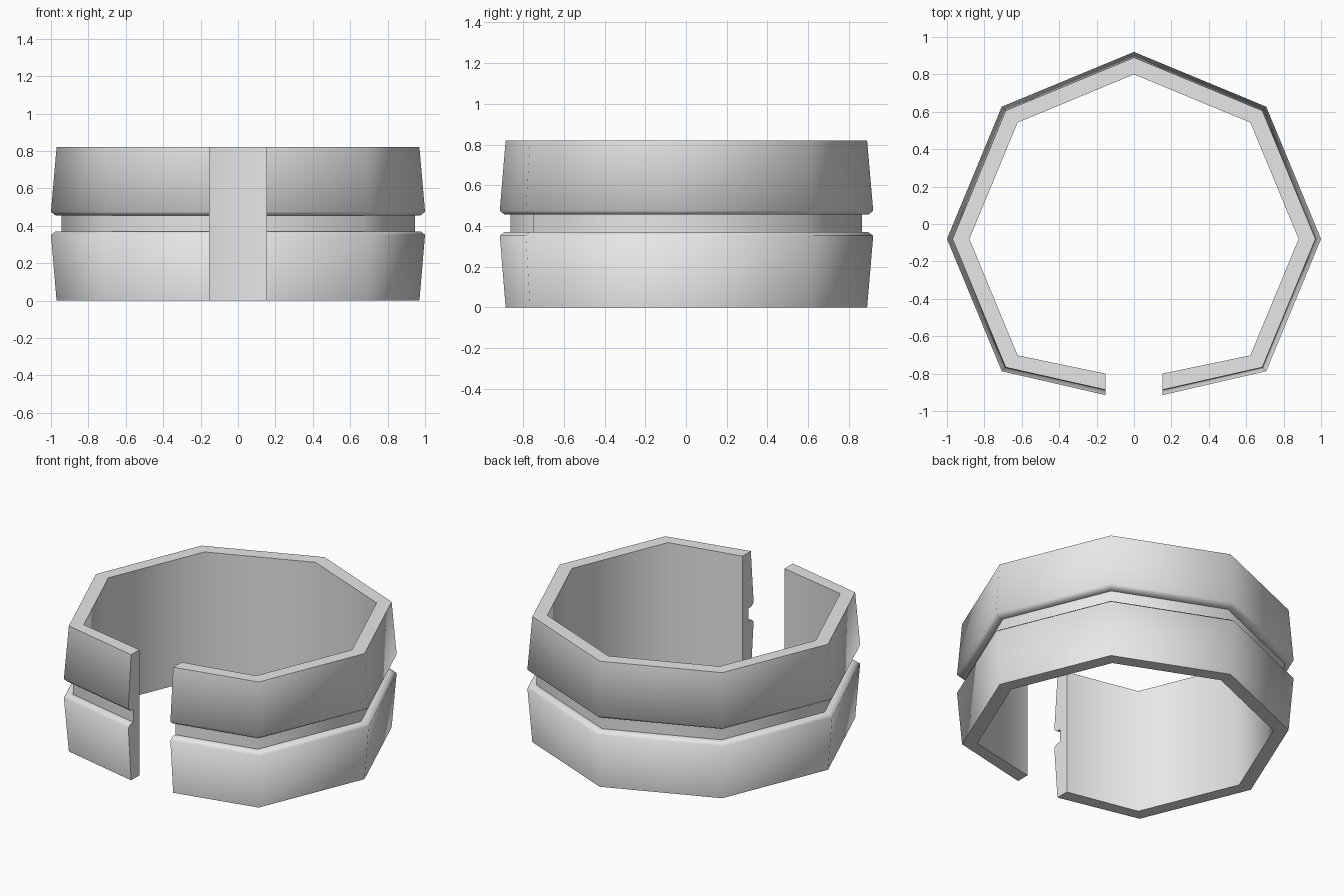
import bpy, bmesh, math

if "Cube" in bpy.data.objects:
    bpy.data.objects.remove(bpy.data.objects["Cube"])

# Cross-section of the band: (blend from inner 0 to outer 1, height)
INNER, OUTER = 0.88, 1.0
profile = [(0.88, 0.0), (0.97, 0.0), (1.0, 0.352), (0.975, 0.37), (0.945, 0.37),
           (0.945, 0.455), (0.975, 0.455), (1.0, 0.475), (0.97, 0.82), (0.88, 0.82)]
CY = -0.08  # centre of the octagon

# Path: seven octagon corners plus two cut ends at the front
def path_point(i, r):
    if i in (0, 8):
        t = (r - INNER) / (OUTER - INNER)
        return (0.152 if i == 0 else -0.152, -0.80 - 0.115 * t)
    a = math.radians(-90 + 45 * i)
    return (r * math.cos(a), CY + r * math.sin(a))

bm = bmesh.new()
rings = []
for i in range(9):
    ring = []
    for r, z in profile:
        x, y = path_point(i, r)
        ring.append(bm.verts.new((x, y, z)))
    rings.append(ring)

# Walls between neighbouring sections, then end caps
n = len(profile)
for a, b in zip(rings, rings[1:]):
    for j in range(n):
        k = (j + 1) % n
        bm.faces.new((a[j], b[j], b[k], a[k]))
bm.faces.new(rings[0])
bm.faces.new(rings[-1][::-1])
bmesh.ops.recalc_face_normals(bm, faces=bm.faces)

mesh = bpy.data.meshes.new("cuff_band")
bm.to_mesh(mesh)
bm.free()
band = bpy.data.objects.new("cuff_band", mesh)
bpy.context.collection.objects.link(band)

# Single plain grey
grey = bpy.data.materials.new("light_grey")
grey.diffuse_color = (0.8, 0.8, 0.8, 1)
grey.use_nodes = True
grey.node_tree.nodes["Principled BSDF"].inputs["Base Color"].default_value = grey.diffuse_color
mesh.materials.append(grey)

# Smooth around the octagon, keep the rims sharp
bpy.context.view_layer.objects.active = band
band.select_set(True)
bpy.ops.object.shade_smooth_by_angle(angle=math.radians(60))
